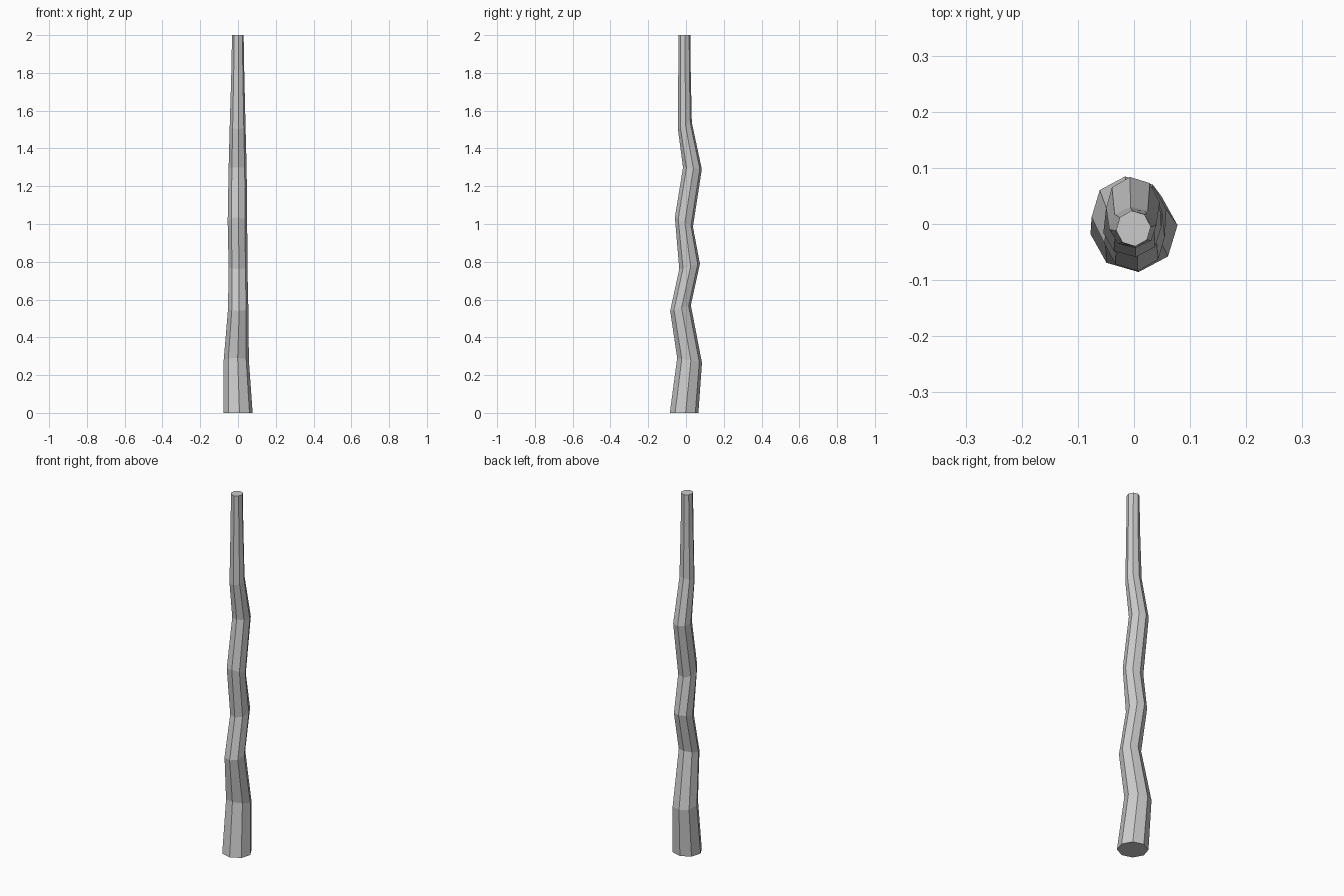
import bpy, bmesh, math

if "Cube" in bpy.data.objects:
    bpy.data.objects.remove(bpy.data.objects["Cube"])

SIDES = 8
# Each ring: centre x, centre y, height, x radius, y radius, height gain at the back
RINGS = [
    (0.000, -0.010, 0.00, 0.078, 0.076, 0.000),
    (-0.009, 0.019, 0.278, 0.067, 0.066, -0.013),
    (0.001, -0.029, 0.555, 0.054, 0.055, 0.015),
    (0.000, 0.019, 0.775, 0.050, 0.055, 0.014),
    (-0.003, -0.011, 1.01, 0.052, 0.048, -0.025),
    (-0.002, 0.034, 1.295, 0.048, 0.050, -0.005),
    (-0.002, -0.006, 1.52, 0.042, 0.037, 0.018),
    (-0.001, -0.008, 1.82, 0.034, 0.033, 0.000),
    (-0.001, -0.008, 2.00, 0.031, 0.032, 0.000),
]

# Crooked tapering stick: tilted rings bridged together and capped
bm = bmesh.new()
loops = []
for cx, cy, cz, rx, ry, tilt in RINGS:
    loop = []
    for i in range(SIDES):
        a = math.tau * i / SIDES + math.radians(6)
        loop.append(bm.verts.new((cx + rx * math.cos(a),
                                  cy + ry * math.sin(a),
                                  cz + tilt * math.sin(a))))
    loops.append(loop)

for low, high in zip(loops, loops[1:]):
    for i in range(SIDES):
        j = (i + 1) % SIDES
        bm.faces.new((low[i], low[j], high[j], high[i]))
bm.faces.new(loops[0][::-1])
bm.faces.new(loops[-1])
bmesh.ops.recalc_face_normals(bm, faces=bm.faces[:])

mesh = bpy.data.meshes.new("wooden_stick")
bm.to_mesh(mesh)
bm.free()
stick = bpy.data.objects.new("wooden_stick", mesh)
bpy.context.collection.objects.link(stick)
